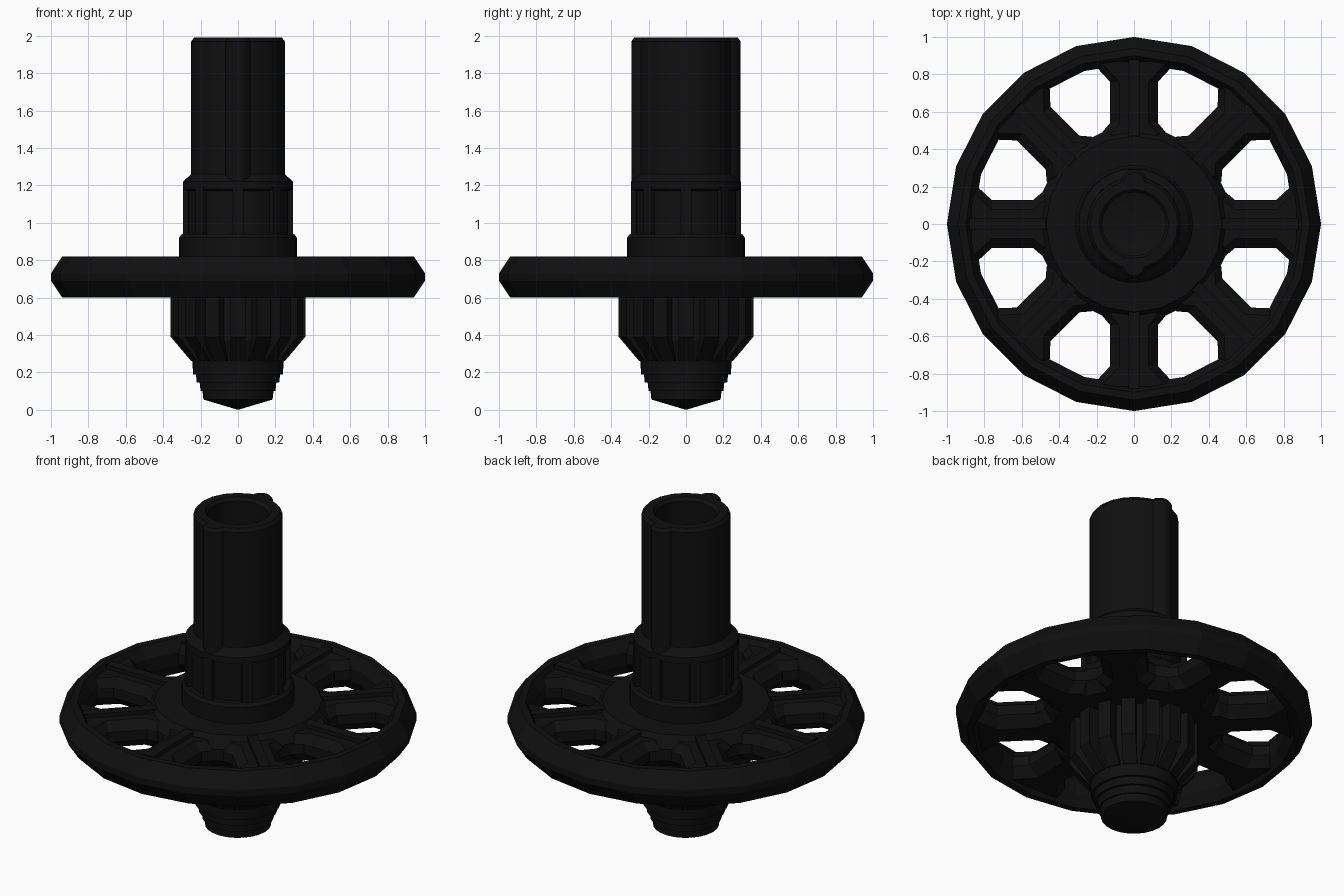
import bpy, bmesh, math
from mathutils import Matrix, Vector

if "Cube" in bpy.data.objects:
    bpy.data.objects.remove(bpy.data.objects["Cube"])

black = bpy.data.materials.new("black plastic")
black.diffuse_color = (0.0048, 0.0048, 0.0048, 1)
black.use_nodes = True
black.node_tree.nodes["Principled BSDF"].inputs["Base Color"].default_value = black.diffuse_color


def finish(name, bm, smooth=True):
    bmesh.ops.remove_doubles(bm, verts=bm.verts, dist=1e-5)
    bmesh.ops.recalc_face_normals(bm, faces=bm.faces)
    me = bpy.data.meshes.new(name)
    bm.to_mesh(me)
    bm.free()
    me.materials.append(black)
    ob = bpy.data.objects.new(name, me)
    bpy.context.collection.objects.link(ob)
    if smooth:
        bpy.ops.object.select_all(action='DESELECT')
        ob.select_set(True)
        bpy.context.view_layer.objects.active = ob
        bpy.ops.object.shade_smooth_by_angle(angle=math.radians(25))
    return ob


def lathe(name, profile, sides, closed=False, smooth=True):
    """Spin a list of (radius, height) points around z."""
    bm = bmesh.new()
    rings = []
    for r, z in profile:
        if r == 0:
            rings.append([bm.verts.new((0, 0, z))] * sides)
        else:
            rings.append([bm.verts.new((r * math.cos(2 * math.pi * i / sides),
                                        r * math.sin(2 * math.pi * i / sides), z))
                          for i in range(sides)])
    pairs = list(zip(rings, rings[1:]))
    if closed:
        pairs.append((rings[-1], rings[0]))
    for a, b in pairs:
        for i in range(sides):
            j = (i + 1) % sides
            bm.faces.new(list(dict.fromkeys((a[i], a[j], b[j], b[i]))))
    return finish(name, bm, smooth)


def radial(name, sections, count):
    """Loft a bar through cross-sections and repeat it around z."""
    bm = bmesh.new()
    for k in range(count):
        rot = Matrix.Rotation(2 * math.pi * k / count, 3, 'Z')
        rings = [[bm.verts.new(rot @ Vector(p)) for p in s] for s in sections]
        n = len(rings[0])
        for a, b in zip(rings, rings[1:]):
            for i in range(n):
                j = (i + 1) % n
                bm.faces.new((a[i], a[j], b[j], b[i]))
        bm.faces.new(rings[0])
        bm.faces.new(rings[-1][::-1])
    return finish(name, bm, smooth=False)


def mirror_fin(outline, half):
    """Two copies of an (r, z) outline, either side of the radial plane."""
    return [[(r, s * half, z) for r, z in outline] for s in (-1, 1)]


# Wheel: bevelled rim, hub disc and eight flared spokes
lathe("rim", [(0.94, 0.60), (1.0, 0.69), (1.0, 0.73), (0.94, 0.82),
              (0.90, 0.82), (0.86, 0.75), (0.86, 0.67), (0.90, 0.60)],
      20, closed=True, smooth=False)
lathe("hub_disc", [(0, 0.62), (0.46, 0.62), (0.52, 0.68), (0.52, 0.75),
                   (0.47, 0.82), (0, 0.82)], 20, smooth=False)


def spoke_section(r, w):
    return [(r, -w, 0.68), (r, -w + 0.06, 0.62), (r, w - 0.06, 0.62), (r, w, 0.68),
            (r, w, 0.74), (r, w - 0.05, 0.79), (r, -w + 0.05, 0.79), (r, -w, 0.74)]


radial("spokes", [spoke_section(r, w) for r, w in
                  ((0.40, 0.17), (0.49, 0.17), (0.54, 0.128), (0.76, 0.128), (0.87, 0.23))], 8)
radial("spoke_ribs", mirror_fin([(0.44, 0.77), (0.88, 0.77), (0.88, 0.815), (0.44, 0.815)], 0.03), 8)

# Lower collar and ribbed sleeve above the wheel
lathe("collar", [(0, 0.80), (0.315, 0.80), (0.315, 0.92), (0.30, 0.94), (0, 0.94)], 32)
lathe("sleeve_core", [(0, 0.93), (0.27, 0.93), (0.27, 1.17), (0.295, 1.18), (0.295, 1.22),
                      (0.25, 1.26), (0, 1.26)], 32)
radial("sleeve_ribs", mirror_fin([(0.2, 0.93), (0.295, 0.93), (0.295, 1.19), (0.2, 1.19)], 0.03), 8)

# Hollow shaft with two rounded keys
lathe("shaft", [(0, 1.24), (0.25, 1.24), (0.25, 1.97), (0.235, 1.99), (0.185, 1.99),
                (0.17, 1.97), (0.17, 1.60), (0, 1.56)], 20)
for side, label in ((1, "back"), (-1, "front")):
    bm = bmesh.new()
    rings = []
    for z, r in ((1.2, 0.07), (1.97, 0.07), (1.99, 0.055)):
        # Half-round key that stays outside the bore
        rings.append([bm.verts.new((r * math.cos(math.pi * i / 8),
                                    side * (0.222 + r * math.sin(math.pi * i / 8)), z))
                      for i in range(9)])
    for a, b in zip(rings, rings[1:]):
        for i in range(9):
            j = (i + 1) % 9
            bm.faces.new((a[i], a[j], b[j], b[i]))
    bm.faces.new(rings[0])
    bm.faces.new(rings[-1])
    finish(label + "_key", bm)

# Finned boss below the wheel
lathe("boss_core", [(0, 0.24), (0.24, 0.24), (0.25, 0.28), (0.295, 0.37), (0.295, 0.64), (0, 0.64)], 32)
radial("boss_fins", mirror_fin([(0.18, 0.26), (0.25, 0.26), (0.36, 0.39),
                                (0.36, 0.64), (0.18, 0.64)], 0.04), 16)

# Stepped nose with a shallow cone tip
lathe("nose", [(0, 0.27), (0.245, 0.27), (0.24, 0.19), (0.225, 0.19), (0.22, 0.145),
               (0.205, 0.145), (0.20, 0.10), (0.19, 0.10), (0.185, 0.055), (0, 0)], 24)
